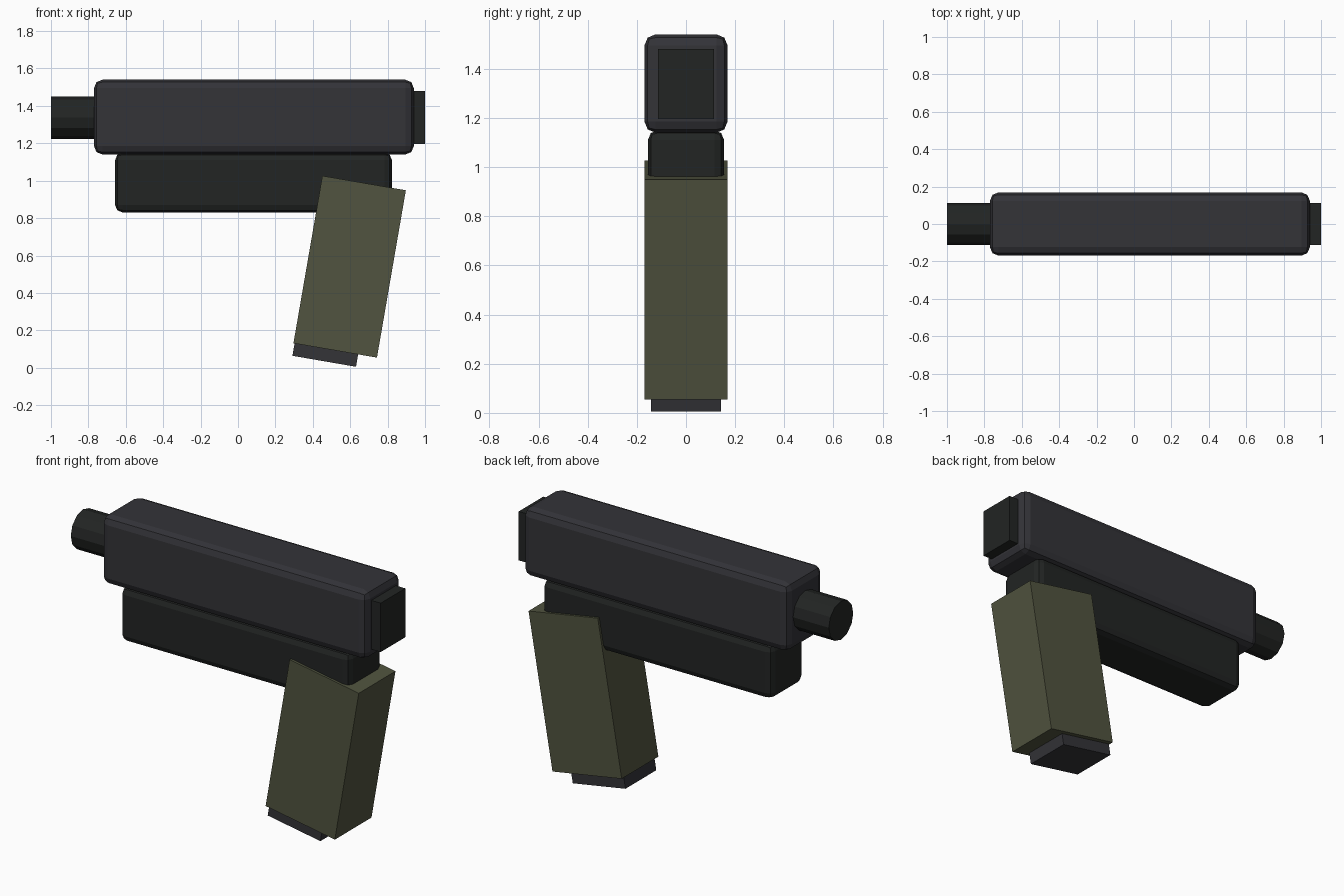
import bpy
from math import radians, sin, cos

if "Cube" in bpy.data.objects:
    bpy.data.objects.remove(bpy.data.objects["Cube"])


def material(name, rgb):
    m = bpy.data.materials.new(name)
    m.diffuse_color = (*rgb, 1)
    m.use_nodes = True
    m.node_tree.nodes["Principled BSDF"].inputs["Base Color"].default_value = m.diffuse_color
    return m


STEEL = material("dark_steel", (0.033, 0.033, 0.039))
BLACK = material("black_polymer", (0.016, 0.018, 0.017))
OLIVE = material("olive_grip", (0.082, 0.088, 0.05))


def box(name, centre, size, mat, bevel=0.0, tilt=0.0):
    bpy.ops.mesh.primitive_cube_add(size=1, location=centre)
    ob = bpy.context.object
    ob.name = name
    ob.scale = size
    bpy.ops.object.transform_apply(location=False, rotation=False, scale=True)
    ob.rotation_euler.y = tilt
    ob.data.materials.append(mat)
    if bevel:
        mod = ob.modifiers.new("rounded_edges", 'BEVEL')
        mod.width = bevel
        mod.segments = 2
    return ob


# Upper body and lower frame with rounded edges
box("slide", (0.085, 0, 1.34), (1.71, 0.338, 0.40), STEEL, 0.045)
box("frame", (0.083, 0, 0.99), (1.48, 0.31, 0.32), BLACK, 0.04)

# Rear plate
box("rear_plate", (0.95, 0, 1.338), (0.10, 0.226, 0.285), BLACK)

# Twelve-sided barrel
bpy.ops.mesh.primitive_cylinder_add(vertices=12, radius=0.113, depth=0.35,
                                    location=(-0.825, 0, 1.337),
                                    rotation=(0, radians(90), 0))
barrel = bpy.context.object
barrel.name = "barrel"
barrel.data.materials.append(BLACK)

# Tilted grip with a base block below it
tilt = radians(9.8)
box("grip", (0.597, 0, 0.54), (0.453, 0.338, 0.908), OLIVE, tilt=tilt)
h = 0.12
box("grip_base", (0.461 + sin(tilt) * h / 2, 0, 0.0345 + cos(tilt) * h / 2),
    (0.345, 0.284, h), STEEL, tilt=tilt)
